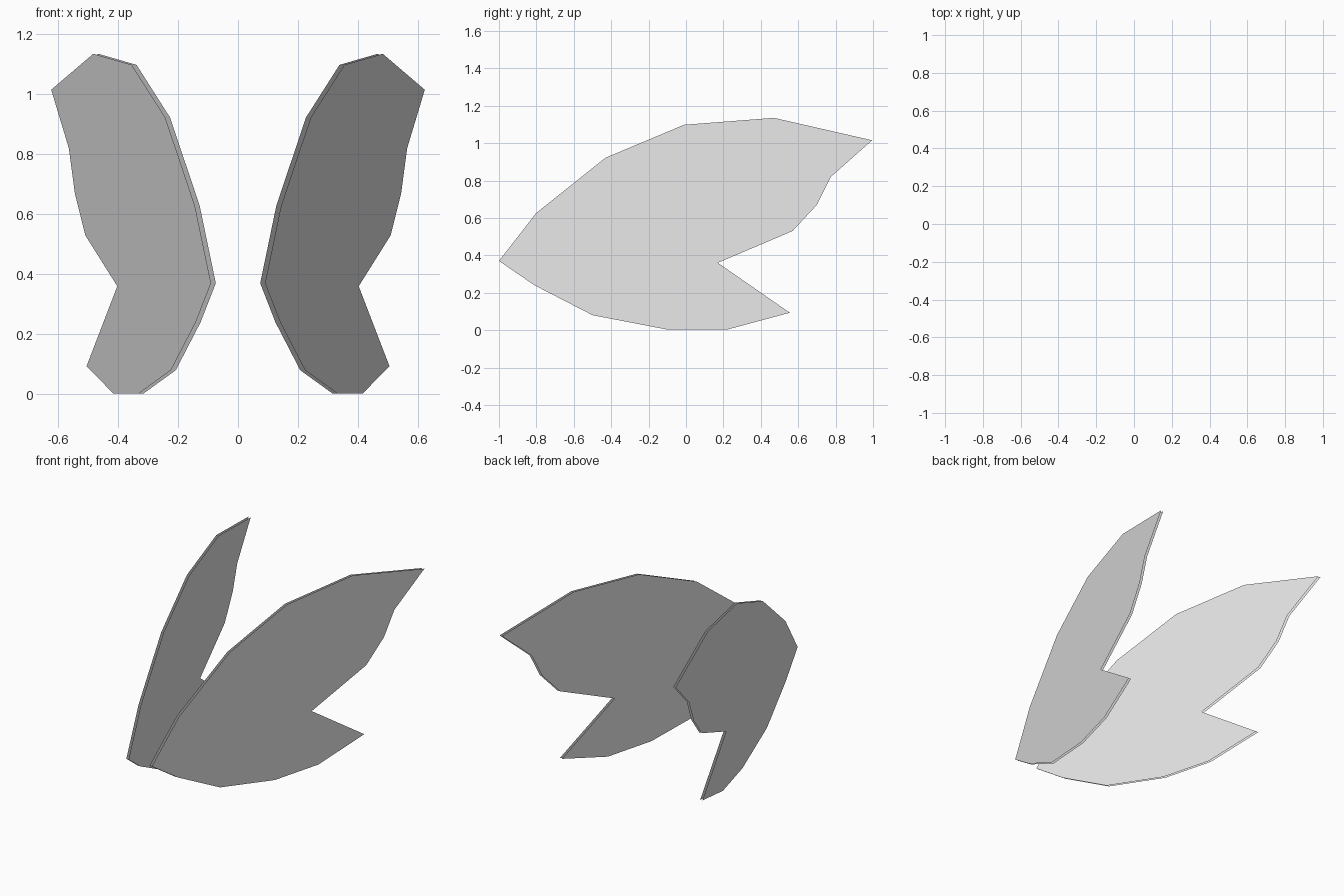
import bpy
import bmesh

cube = bpy.data.objects.get("Cube")
if cube:
    bpy.data.objects.remove(cube, do_unlink=True)

# Single pale grey material
COLOUR = (0.8, 0.8, 0.8, 1.0)
grey = bpy.data.materials.new("pale_grey")
grey.use_nodes = True
grey.diffuse_color = COLOUR
grey.node_tree.nodes["Principled BSDF"].inputs["Base Color"].default_value = COLOUR

# Wing silhouette as (y, z), clockwise from the front point
OUTLINE = [
    (-1.0, 0.37), (-0.80, 0.627), (-0.43, 0.922), (-0.01, 1.098), (0.47, 1.135),
    (0.995, 1.015), (0.775, 0.82), (0.70, 0.67), (0.57, 0.53), (0.17, 0.36),
    (0.555, 0.093), (0.22, 0.003), (-0.10, 0.003), (-0.50, 0.08), (-0.81, 0.24),
]
SPLAY = 0.267       # sideways spread per unit of depth
OFFSET = 0.357      # distance of the outer sheet from the centre at y = 0
GAP = 0.016         # spacing between the outer and inner sheets


def make_wing(name, side):
    """Two parallel open sheets, the outer facing away from the centre."""
    bm = bmesh.new()
    for inset, facing in ((0.0, side), (GAP, -side)):
        verts = [bm.verts.new((side * (OFFSET + SPLAY * y - inset), y, z))
                 for y, z in OUTLINE]
        face = bm.faces.new(verts)
        face.normal_update()
        if face.normal.x * facing < 0:
            face.normal_flip()
    bmesh.ops.triangulate(bm, faces=bm.faces[:])
    mesh = bpy.data.meshes.new(name)
    bm.to_mesh(mesh)
    bm.free()
    mesh.materials.append(grey)
    wing = bpy.data.objects.new(name, mesh)
    bpy.context.collection.objects.link(wing)
    return wing


make_wing("left_wing", 1)
make_wing("right_wing", -1)
